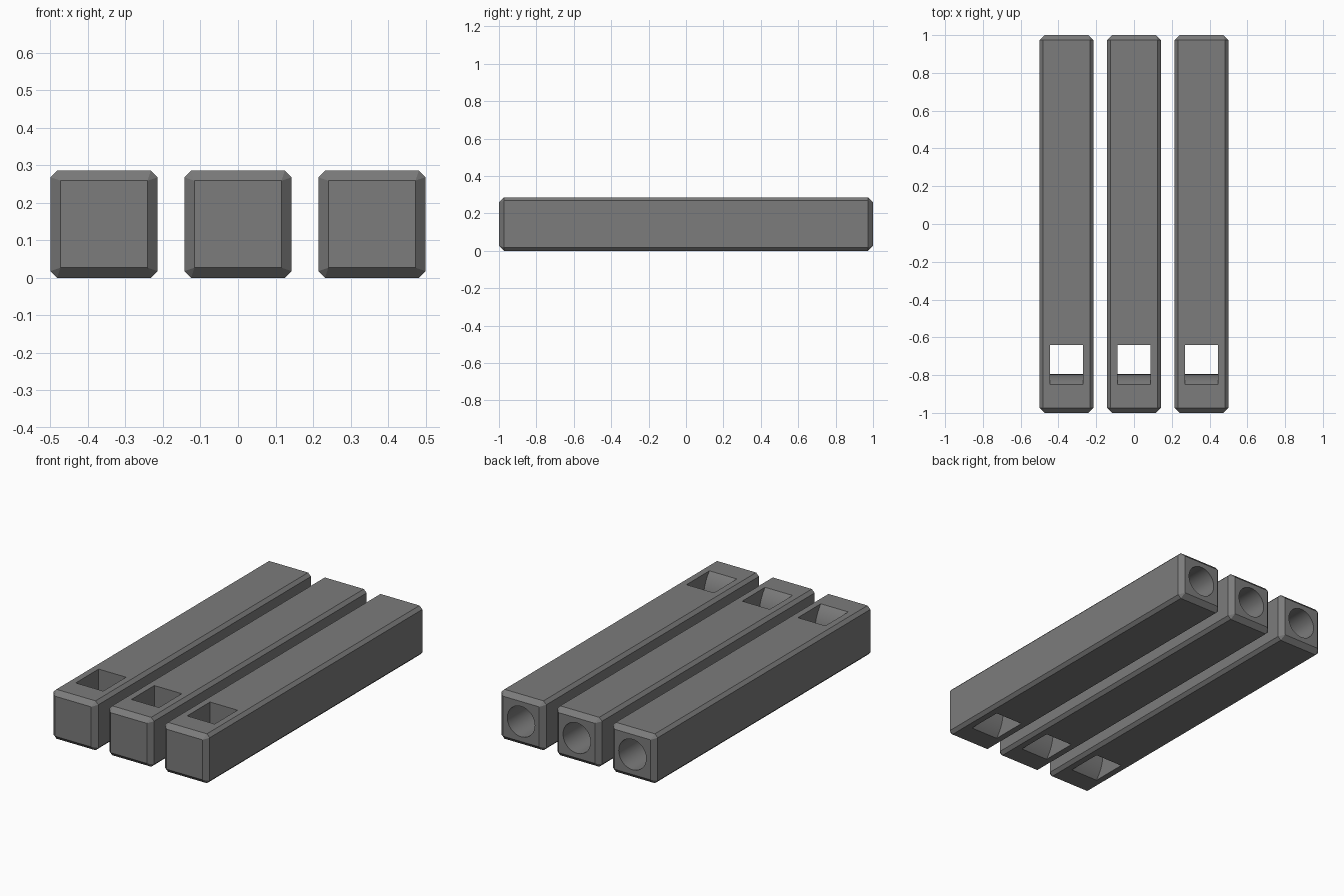
import bpy, bmesh, math
from mathutils import Matrix

if "Cube" in bpy.data.objects:
    bpy.data.objects.remove(bpy.data.objects["Cube"])

SIZE = 0.286          # square section of each bar
H = SIZE / 2
PITCH = 0.357         # spacing between bars
LONG_CUT, END_CUT = 0.018, 0.027   # chamfers on long edges and on ends

grey = bpy.data.materials.new("dark grey")
grey.diffuse_color = (0.2, 0.2, 0.2, 1)
grey.use_nodes = True
grey.node_tree.nodes["Principled BSDF"].inputs["Base Color"].default_value = grey.diffuse_color


def make_object(name, bm):
    bmesh.ops.recalc_face_normals(bm, faces=bm.faces[:])
    mesh = bpy.data.meshes.new(name)
    bm.to_mesh(mesh)
    bm.free()
    mesh.materials.append(grey)
    ob = bpy.data.objects.new(name, mesh)
    bpy.context.collection.objects.link(ob)
    return ob


# Chamfered bar body: octagonal section closing to square ends
def bar_body():
    bm = bmesh.new()
    for sy in (-1, 1):
        for sx in (-1, 1):
            for sz in (-1, 1):
                c = H - LONG_CUT
                e = H - END_CUT
                bm.verts.new((sx * H, sy * (1 - END_CUT), H + sz * c))
                bm.verts.new((sx * c, sy * (1 - END_CUT), H + sz * H))
                bm.verts.new((sx * e, sy, H + sz * e))
    bmesh.ops.convex_hull(bm, input=bm.verts[:])
    bmesh.ops.dissolve_limit(bm, angle_limit=0.01, verts=bm.verts[:], edges=bm.edges[:])
    return make_object("bar", bm)


# Slot through the bar, flat at the back and bulging inward at the front
def slot_cutter():
    bulge, lip, back, half_width = -0.795, -0.85, -0.64, 0.088
    depth = bulge - lip
    radius = (H * H + depth * depth) / (2 * depth)
    a = math.asin(H / radius)
    n = 20
    profile = [(back, -0.1), (lip, -0.1)]
    for i in range(n + 1):
        t = -a + 2 * a * i / n
        profile.append((bulge - radius + radius * math.cos(t), H + radius * math.sin(t)))
    profile += [(lip, SIZE + 0.1), (back, SIZE + 0.1)]
    bm = bmesh.new()
    face = bm.faces.new([bm.verts.new((-half_width, y, z)) for y, z in profile])
    ext = bmesh.ops.extrude_face_region(bm, geom=[face])
    bmesh.ops.translate(bm, vec=(2 * half_width, 0, 0),
                        verts=[v for v in ext["geom"] if isinstance(v, bmesh.types.BMVert)])
    return make_object("slot_cutter", bm)


# Round socket in the back end
def socket_cutter():
    depth = 0.7
    bm = bmesh.new()
    bmesh.ops.create_cone(bm, cap_ends=True, segments=48, radius1=0.088, radius2=0.088,
                          depth=depth + 0.1,
                          matrix=Matrix.Translation((0, 1.05 - depth / 2, H))
                          @ Matrix.Rotation(math.pi / 2, 4, 'X'))
    return make_object("socket_cutter", bm)


bar = bar_body()
cutters = [slot_cutter(), socket_cutter()]
for c in cutters:
    c.hide_render = True
    mod = bar.modifiers.new(c.name, 'BOOLEAN')
    mod.operation = 'DIFFERENCE'
    mod.solver = 'EXACT'
    mod.object = c

# Bake the cuts, then drop the cutters
bpy.context.view_layer.update()
baked = bpy.data.meshes.new_from_object(bar.evaluated_get(bpy.context.evaluated_depsgraph_get()))
bar.modifiers.clear()
bar.data = baked
baked.materials.clear()
baked.materials.append(grey)
for p in baked.polygons:
    p.material_index = 0
for c in cutters:
    bpy.data.objects.remove(c)

bpy.ops.object.select_all(action='DESELECT')
bar.select_set(True)
bpy.context.view_layer.objects.active = bar
bpy.ops.object.shade_smooth_by_angle(angle=math.radians(20))

# Three identical bars side by side
bar.name = "middle_bar"
for name, side in (("left_bar", -1), ("right_bar", 1)):
    ob = bar.copy()
    ob.data = bar.data.copy()
    ob.name = name
    ob.location.x = side * PITCH
    bpy.context.collection.objects.link(ob)
